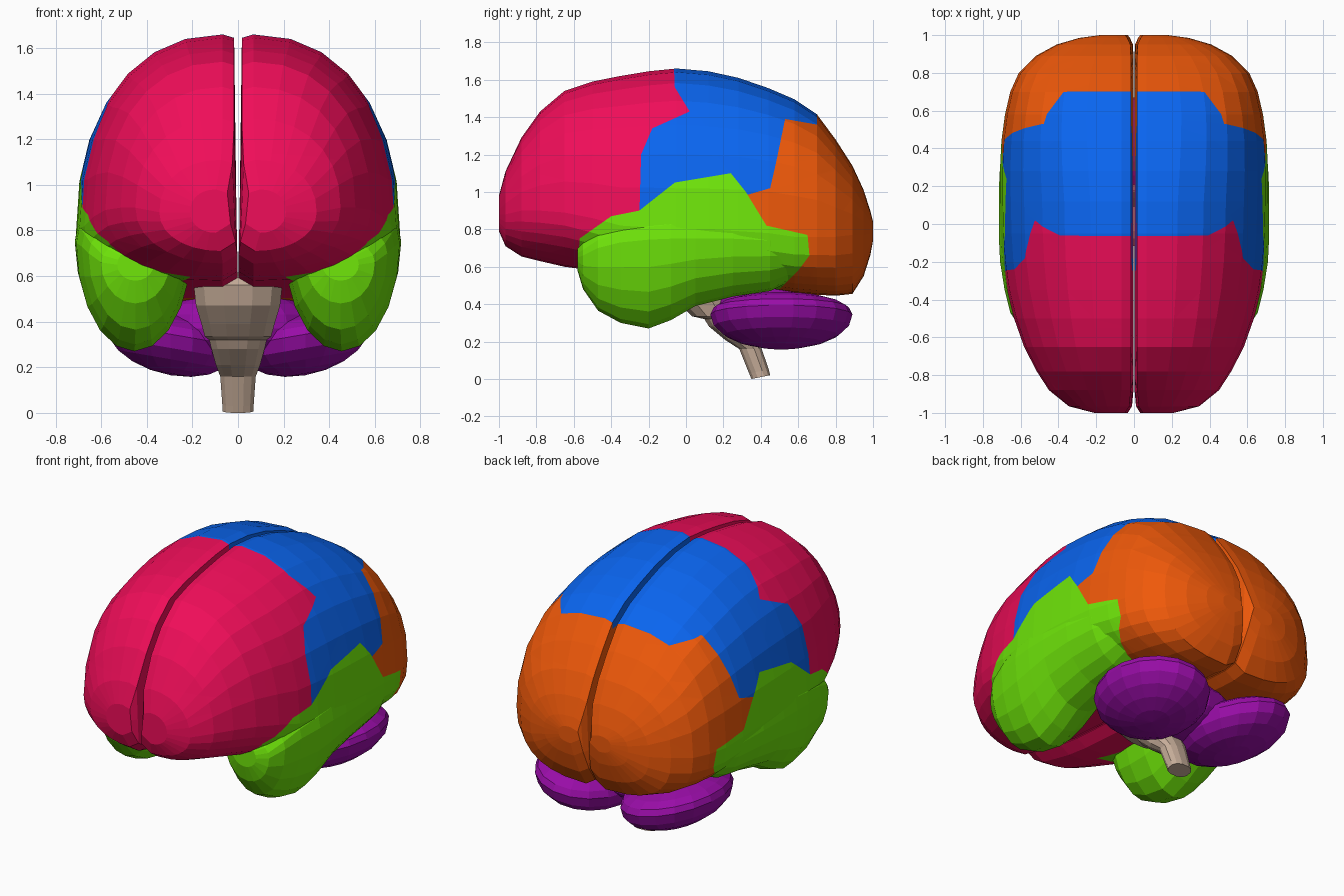
import bpy, bmesh, math

if "Cube" in bpy.data.objects:
    bpy.data.objects.remove(bpy.data.objects["Cube"])


def material(name, rgb):
    m = bpy.data.materials.new(name)
    m.diffuse_color = (*rgb, 1)
    m.use_nodes = True
    m.node_tree.nodes["Principled BSDF"].inputs["Base Color"].default_value = m.diffuse_color
    return m


def add_object(name, bm, mat, mirror=True):
    bmesh.ops.recalc_face_normals(bm, faces=bm.faces)
    me = bpy.data.meshes.new(name)
    bm.to_mesh(me)
    bm.free()
    me.materials.append(mat)
    ob = bpy.data.objects.new(name, me)
    bpy.context.collection.objects.link(ob)
    if mirror:
        mod = ob.modifiers.new("mirror", 'MIRROR')
        mod.use_mirror_merge = False
    return ob


def loft(bm, rings):
    loops = [[bm.verts.new(p) for p in r] for r in rings]
    n = len(loops[0])
    for a, b in zip(loops, loops[1:]):
        for i in range(n):
            j = (i + 1) % n
            bm.faces.new((a[i], a[j], b[j], b[i]))
    bm.faces.new(loops[0])
    bm.faces.new(loops[-1])
    bmesh.ops.recalc_face_normals(bm, faces=bm.faces)


def power(v, n):
    return math.copysign(abs(v) ** (2 / n), v)


def inside(y, z, poly):
    hit = False
    for (y1, z1), (y2, z2) in zip(poly, poly[1:] + poly[:1]):
        if (z1 > z) != (z2 > z) and y < (y2 - y1) * (z - z1) / (z2 - z1) + y1:
            hit = not hit
    return hit


# Cerebral hemisphere sections: y, half width, widest height, top, bottom
SECTIONS = [
    (-1.00, .21, .88, .98, .79), (-.965, .345, .88, 1.11, .71),
    (-.88, .45, .90, 1.29, .655), (-.78, .515, .90, 1.43, .63),
    (-.65, .582, .89, 1.54, .60), (-.50, .635, .86, 1.59, .58),
    (-.35, .673, .82, 1.62, .57), (-.20, .695, .81, 1.645, .56),
    (-.05, .706, .80, 1.66, .55), (.12, .71, .80, 1.645, .53),
    (.28, .71, .79, 1.61, .50), (.44, .702, .78, 1.555, .48),
    (.58, .683, .76, 1.495, .46), (.70, .655, .76, 1.415, .45),
    (.80, .61, .76, 1.28, .445), (.89, .52, .77, 1.14, .455),
    (.95, .41, .77, 1.01, .55), (.985, .29, .78, .90, .66),
    (1.00, .18, .79, .84, .74),
]


def hemisphere_ring(y, w, c, t, b):
    end = max(0, (abs(y) - .93) / .07) ** 2
    gap = .017 + .03 * end
    x0 = gap + .05
    n_top = 2.2 + .3 * max(0, min(1, (y - .1) / .5))
    n_low = 2.1 + .5 * max(0, min(1, (y + .65) / .3))
    ring = []
    for k in range(15):
        a = math.pi / 2 - math.pi * k / 14
        n = n_top if a > 0 else n_low
        h = t - c if a > 0 else c - b
        ring.append((x0 + (w - x0) * power(math.cos(a), n), y,
                     c + h * power(math.sin(a), n)))
    ring.append((.003 + .03 * end, y, b + .04))
    ring.append((gap, y, t - .015))
    return ring


# Lobe borders seen from the side (y, z)
TEMPORAL = [(-.57, .75), (-.40, .87), (-.25, .90), (-.06, 1.05), (.24, 1.10),
            (.32, 1.0), (.43, .82), (.65, .77), (.66, .66), (.60, .58),
            (.48, .46), (.42, .30), (-.58, .30)]
PARIETAL = [(-.07, 1.8), (-.06, 1.56), (.02, 1.43), (-.18, 1.34), (-.24, 1.2),
            (-.25, .85), (.33, .985), (.45, 1.02), (.48, 1.15), (.53, 1.39),
            (.70, 1.36), (.71, 1.8)]


def lobe_of(p):
    if p.x > .2 and inside(p.y, p.z, TEMPORAL):
        return "temporal_lobe"
    if inside(p.y, p.z, PARIETAL):
        return "parietal_lobe"
    return "frontal_lobe" if p.y < .2 else "occipital_lobe"


hemi = bmesh.new()
loft(hemi, [hemisphere_ring(*s) for s in SECTIONS])

# Score the hemisphere along every border so the lobes part cleanly
for poly in (TEMPORAL, PARIETAL):
    for (y1, z1), (y2, z2) in zip(poly, poly[1:] + poly[:1]):
        bmesh.ops.bisect_plane(
            hemi, geom=hemi.verts[:] + hemi.edges[:] + hemi.faces[:],
            dist=1e-5, plane_co=(0, y1, z1), plane_no=(0, z2 - z1, y1 - y2))

# Temporal bulge: y, centre x, centre z, half width, rise, drop
BULGE = [
    (-.58, .45, .65, .08, .07, .07), (-.55, .45, .66, .15, .10, .18),
    (-.47, .45, .70, .205, .14, .335), (-.35, .452, .73, .233, .18, .43),
    (-.20, .455, .745, .254, .22, .475), (-.08, .457, .75, .258, .25, .435),
    (.05, .46, .75, .256, .25, .36), (.25, .46, .75, .253, .25, .31),
    (.45, .46, .74, .236, .2, .27), (.57, .46, .72, .195, .14, .19),
    (.64, .46, .68, .12, .10, .09),
]


def bulge_ring(y, cx, cz, r, up, down):
    ring = []
    for k in range(20):
        a = math.tau * k / 20
        s = math.sin(a)
        ring.append((cx + r * math.cos(a), y, cz + (up if s > 0 else down) * s))
    return ring


LOBES = {"frontal_lobe": (.87, .004, .10), "parietal_lobe": (.003, .13, .87),
         "temporal_lobe": (.16, .79, .003), "occipital_lobe": (.87, .10, .003)}
for name, rgb in LOBES.items():
    bm = hemi.copy()
    away = [f for f in bm.faces if lobe_of(f.calc_center_median()) != name]
    bmesh.ops.delete(bm, geom=away, context='FACES')
    if name == "temporal_lobe":
        loft(bm, [bulge_ring(*s) for s in BULGE])
    add_object(name, bm, material(name, rgb))
hemi.free()

# Cerebellum: a flattened lobe each side and a raised bridge between them
purple = material("cerebellum", (.32, .004, .39))


def cerebellum_part(name, centre, size, tilt, n, mirror):
    bm = bmesh.new()
    bmesh.ops.create_uvsphere(bm, u_segments=18, v_segments=10, radius=1)
    for v in bm.verts:
        x, y, z = v.co
        z = power(z, n)
        v.co = (centre[0] + size[0] * x, centre[1] + size[1] * y,
                centre[2] + z * (size[2] if z > 0 else size[3]) + tilt * x)
    add_object(name, bm, purple, mirror)


cerebellum_part("cerebellum_lobe", (.295, .51, .345), (.29, .38, .11, .18), .05, 2.15, True)
cerebellum_part("cerebellum_bridge", (0, .41, .37), (.34, .26, .17, .14), 0, 2.3, False)

# Brainstem: z, centre y, half width, half depth
STEM = [(.01, .40, .071, .052), (.04, .39, .071, .054), (.16, .345, .080, .062),
        (.21, .295, .10, .09), (.28, .235, .12, .115), (.32, .21, .13, .115),
        (.335, .15, .15, .12), (.39, .11, .165, .135), (.47, .06, .19, .155),
        (.56, .04, .20, .16), (.60, .05, .15, .13), (.615, .05, .10, .09)]
bm = bmesh.new()
rings = []
for z, cy, rx, ry in STEM:
    ring = []
    for k in range(12):
        a = math.tau * (k + .5) / 12
        dy = ry * power(math.sin(a), 2.4)
        ring.append((rx * power(math.cos(a), 2.4), cy + dy,
                     z + (.2 * dy if z < .1 else 0)))
    rings.append(ring)
loft(bm, rings)
add_object("brainstem", bm, material("brainstem", (.57, .42, .32)), False)
